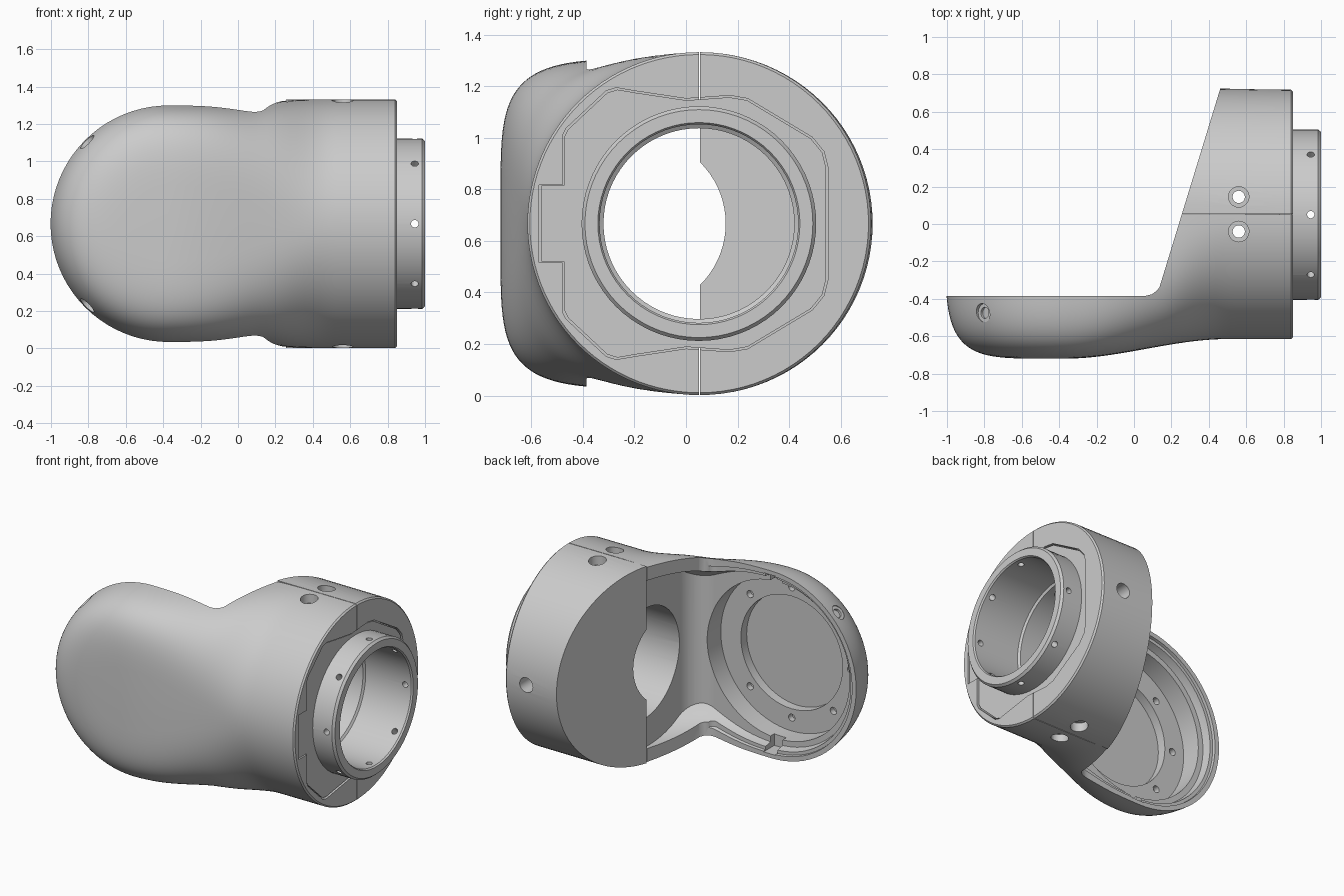
import bpy, bmesh, math
from mathutils import Vector

if "Cube" in bpy.data.objects:
    bpy.data.objects.remove(bpy.data.objects["Cube"])

YC, ZC, DX = 0.05, 0.667, -0.37     # collar axis (y, z) and dome axis (x)
SLOPE = 0.306                        # lean of the cut face
PI = math.pi
cutters = []


def to_object(name, bm, cutter=False):
    bmesh.ops.remove_doubles(bm, verts=bm.verts, dist=1e-5)
    bmesh.ops.recalc_face_normals(bm, faces=bm.faces)
    me = bpy.data.meshes.new(name)
    bm.to_mesh(me)
    bm.free()
    ob = bpy.data.objects.new(name, me)
    bpy.context.collection.objects.link(ob)
    if cutter:
        ob.hide_render = True
        cutters.append(ob)
    return ob


def stack(name, rings, closed=False, cutter=False):
    """Skin a list of equal point rings; cap the ends or join them up."""
    bm = bmesh.new()
    vs = [[bm.verts.new(p) for p in r] for r in rings]
    n = len(rings[0])
    for a, b in zip(vs, vs[1:] + (vs[:1] if closed else [])):
        for i in range(n):
            j = (i + 1) % n
            bm.faces.new((a[i], a[j], b[j], b[i]))
    if not closed:
        bm.faces.new(vs[0])
        bm.faces.new(vs[-1])
    return to_object(name, bm, cutter)


def prism_z(pts):
    return stack("cutter", [[(x, y, z) for x, y in pts] for z in (-0.3, 1.7)], cutter=True)


def circle(x, r, y=YC, n=72, shear=0.0):
    ring = []
    for i in range(n):
        a = 2 * PI * i / n
        dy = r * math.cos(a)
        ring.append((x + shear * dy, y + dy, ZC + r * math.sin(a)))
    return ring


def rod(p0, p1, r, n=20):
    p0, p1 = Vector(p0), Vector(p1)
    q = (p1 - p0).to_track_quat('Z', 'Y')
    ring = [q @ Vector((r * math.cos(2 * PI * i / n), r * math.sin(2 * PI * i / n), 0)) for i in range(n)]
    return stack("cutter", [[p + v for v in ring] for p in (p0, p1)], cutter=True)


def boolean(ob, tools, op='DIFFERENCE'):
    bpy.context.view_layer.objects.active = ob
    for t in tools:
        m = ob.modifiers.new("bool", 'BOOLEAN')
        m.object, m.operation, m.solver = t, op, 'EXACT'
        bpy.ops.object.modifier_apply(modifier=m.name)


def half_profile(x, off=0.0, top=0.0, scale=1.0, steps=26):
    """Superellipse quarter (y, radius), turning into a circle at the collar."""
    t = min(max((x - DX) / 0.87, 0), 1)
    s = t * t * (3 - 2 * t)
    n = 5 - 3 * s
    off *= 1 + s                                     # walls thicken towards the collar
    dip = 0.02 * math.exp(-((x - 0.08) / (0.2 if x < 0.08 else 0.12)) ** 2)
    a = (0.77 - 0.105 * s - off) * scale
    h = (0.64 + 0.025 * s - dip - off) * scale
    out = [(YC + top, h)]
    for i in range(steps + 1):
        w = PI / 2 * i / steps
        out.append((YC - a * math.sin(w) ** (2 / n), h * max(math.cos(w), 0) ** (2 / n) if i < steps else 0))
    return out


def elbow(name, off=0.0, top=0.0, cutter=False):
    """Half-revolved dome joined to a loft along x that ends as the collar."""
    bm = bmesh.new()

    def skin(rows):
        vs = [[bm.verts.new(p) for p in r] for r in rows]
        for a, b in zip(vs, vs[1:]):
            for i in range(len(a) - 1):
                bm.faces.new((a[i], a[i + 1], b[i + 1], b[i]))
        return vs
    prof = half_profile(DX, off, top)
    skin([[(DX - r * math.sin(p), y, ZC + r * math.cos(p)) for y, r in prof]
          for p in [PI * k / 40 for k in range(41)]])
    xs = [(DX + (0.84 - DX) * k / 30, 1.0) for k in range(31)] + [(0.85, 0.986)]
    rows = []
    for x, sc in xs:
        hp = half_profile(x, off, top, sc)
        rows.append([(x, y, ZC + r) for y, r in hp] + [(x, y, ZC - r) for y, r in hp[-2::-1]])
    bm.faces.new(skin(rows)[-1])
    bmesh.ops.remove_doubles(bm, verts=bm.verts, dist=1e-5)
    bmesh.ops.holes_fill(bm, edges=[e for e in bm.edges if e.is_boundary], sides=0)
    return to_object(name, bm, cutter)


def cavity(off, floor, wall, rad):
    """Inside of the shell, limited by a floor, an end wall and the fillet between."""
    ob = elbow("cutter", off, 0.2, True)
    arc = [(wall - rad + rad * math.sin(a), floor + rad - rad * math.cos(a))
           for a in [PI / 2 * k / 12 for k in range(13)]]
    boolean(ob, [prism_z([(-1.2, floor)] + arc + [(wall, 0.6), (-1.2, 0.6)])], 'INTERSECT')
    return ob


# shared cutters: leaning face, clamp screws, flange pocket
lean = prism_z([(-1.2, -0.385), (0.06, -0.385), (0.095, -0.376), (0.12, -0.358), (0.136, -0.339),
                (YC + 0.205, YC), (0.255 + SLOPE * 0.9, YC + 0.9), (-1.2, YC + 0.9)])
screws, heads = [], []
for y in (0.145, -0.04):
    screws.append(rod((0.56, y, -0.2), (0.56, y, 1.6), 0.033))
    heads += [rod((0.56, y, 1.27), (0.56, y, 1.6), 0.055), rod((0.56, y, 0.064), (0.56, y, -0.2), 0.055)]
heads.append(rod((0.69, 0.6, ZC), (0.69, 0.9, ZC), 0.05))

half = [(-0.57, 0.15), (-0.48, 0.15), (-0.48, 0.34), (-0.465, 0.37), (-0.31, 0.515), (-0.27, 0.527),
        (-0.2, 0.515), (0.0, 0.485), (0.17, 0.497), (0.24, 0.485), (0.49, 0.335), (0.535, 0.28), (0.55, 0.22)]
outline = half + [(y, -z) for y, z in reversed(half)]


def flange(name, x0, x1, s, cutter):
    return stack(name, [[(x, YC + (y - YC) * s, ZC + z * s) for y, z in outline] for x in (x0, x1)], cutter=cutter)


pocket = flange("cutter", 0.78, 0.95, 1.0, True)
bore = stack("cutter", [circle(0.15, 0.371), circle(1.1, 0.371)], cutter=True)
socket = stack("cutter", [circle(0.6, 0.45), circle(1.1, 0.45)], cutter=True)

# front shell: dome, waist and front half of the collar
front = elbow("front_shell")
tools = [lean, cavity(0.05, -0.46, 0.275, 0.16), cavity(0.03, -0.405, 0.1, 0.05), bore, socket, pocket]
tools += [rod((DX, -0.6, ZC), (DX, -0.2, ZC), 0.53, 72), rod((DX, -0.662, ZC), (DX, -0.5, ZC), 0.38, 64)]
for k in range(1, 8):                                # flange holes in the dish floor
    a = k * PI / 4
    tools.append(rod((DX + 0.44 * math.cos(a), -0.64, ZC + 0.44 * math.sin(a)),
                     (DX + 0.44 * math.cos(a), -0.55, ZC + 0.44 * math.sin(a)), 0.024, 14))
for s in (1, -1):                                    # dome screws and rim notches
    d = Vector((-math.sqrt(0.5), 0, s * math.sqrt(0.5)))
    c = Vector((DX, -0.475, ZC))
    tools += [rod(c + d * 0.59, c + d * 0.8, 0.03), rod(c + d * 0.605, c + d * 0.8, 0.05)]
    z0, z1 = ZC + s * 0.5, ZC + s * 0.605
    box = [(-0.40, -0.5), (-0.31, -0.5), (-0.31, -0.3), (-0.40, -0.3)]
    tools.append(stack("cutter", [[(x, y, z) for x, y in box] for z in (z0, z1)], cutter=True))
boolean(front, tools + screws + heads[:4])

# rear clamp: other half of the collar with the leaning end wall
arc = [(-PI / 2 + PI * k / 48) for k in range(49)]
rear = stack("rear_clamp", [[(x, YC + 0.004 + r * math.cos(a), ZC + 0.665 * s * math.sin(a)) for a in arc]
                            for x, r, s in ((0.2, 0.674, 1), (0.84, 0.664, 1), (0.85, 0.654, 0.986))])
lean_bore = stack("cutter", [circle(0.31, 0.371, shear=SLOPE), circle(1.1, 0.371)], cutter=True)
window = stack("cutter", [circle(0.1, 0.334, -0.18), circle(0.7, 0.334, -0.18)], cutter=True)
boolean(rear, [lean, lean_bore, socket, window, pocket] + screws + heads)

# flange plate set into the collar end
plate = flange("flange_plate", 0.777, 0.842, 0.986, False)
boolean(plate, [socket])

# coupling ring with eight radial holes
profile = [(0.595, 0.455), (0.985, 0.455), (1, 0.442), (1, 0.392), (0.99, 0.385), (0.65, 0.385), (0.64, 0.37), (0.595, 0.37)]
ring = stack("coupling_ring", [circle(x, r) for x, r in profile], closed=True)
holes = []
for k in range(8):
    a = k * PI / 4
    d = Vector((0, math.cos(a), math.sin(a)))
    c = Vector((0.945, YC, ZC))
    holes.append(rod(c + d * 0.3, c + d * 0.6, 0.02, 14))
boolean(ring, holes)

# remove helpers, smooth the curved faces
for c in cutters:
    bpy.data.objects.remove(c)
bpy.ops.object.select_all(action='DESELECT')
for ob in (front, rear, plate, ring):
    ob.select_set(True)
bpy.context.view_layer.objects.active = front
bpy.ops.object.shade_smooth_by_angle(angle=math.radians(30))
